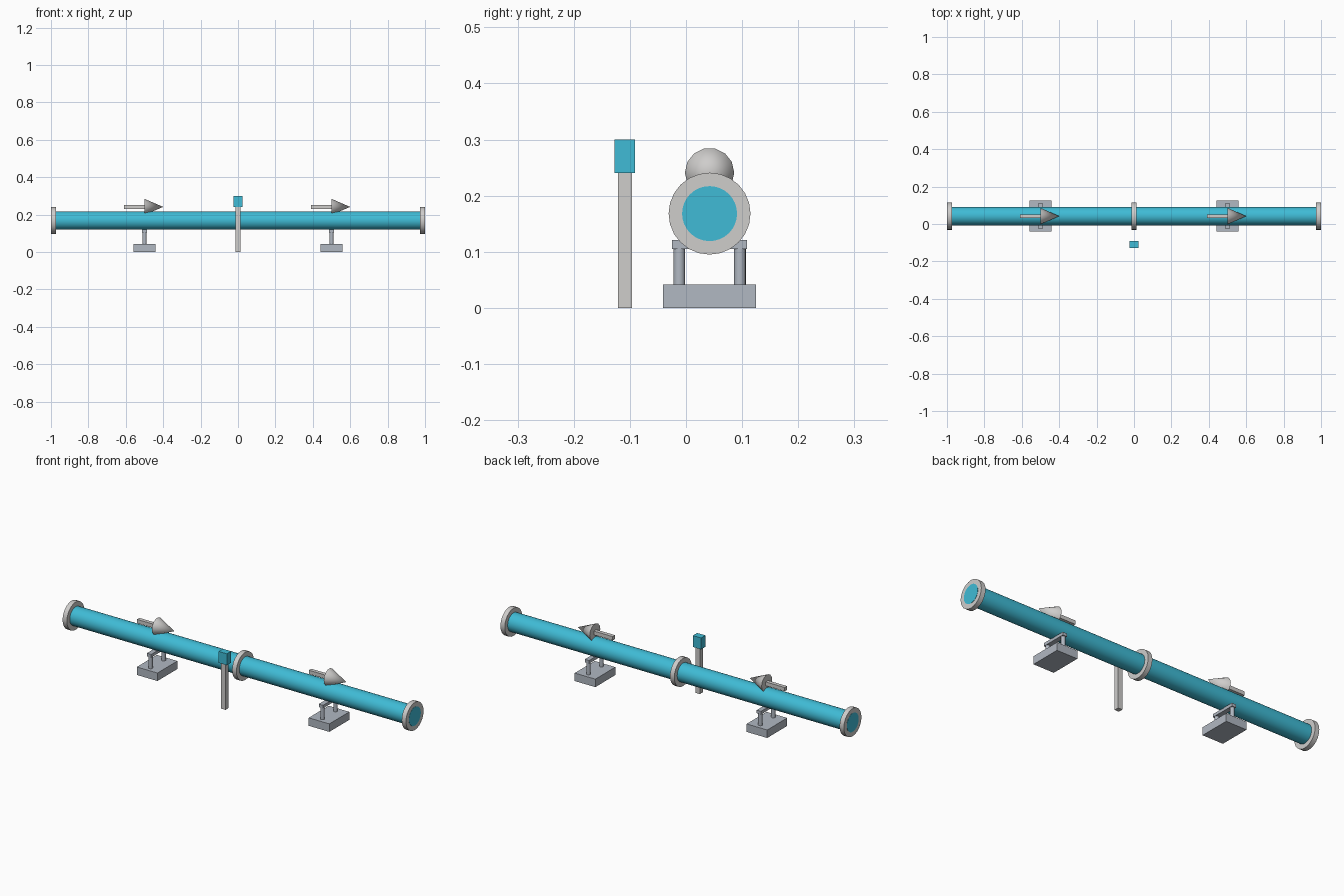
import bpy
import math

if "Cube" in bpy.data.objects:
    bpy.data.objects.remove(bpy.data.objects["Cube"], do_unlink=True)


def material(name, rgb):
    mat = bpy.data.materials.new(name)
    mat.use_nodes = True
    color = (*rgb, 1)
    mat.diffuse_color = color
    mat.node_tree.nodes["Principled BSDF"].inputs["Base Color"].default_value = color
    return mat


CYAN = material("cyan paint", (0.05, 0.50, 0.67))
STEEL = material("light steel", (0.62, 0.61, 0.60))
GREY = material("blue grey support", (0.44, 0.48, 0.54))

AXIS_Y, AXIS_Z = 0.042, 0.168
ALONG_X = (0, math.pi / 2, 0)


def finish(name, mat, smooth=False):
    obj = bpy.context.object
    obj.name = name
    obj.data.materials.append(mat)
    if smooth:
        bpy.ops.object.shade_smooth_by_angle(angle=math.radians(40))
    return obj


def box(name, center, size, mat):
    bpy.ops.mesh.primitive_cube_add(size=1, location=center)
    bpy.context.object.scale = size
    bpy.ops.object.transform_apply(location=False, rotation=False, scale=True)
    return finish(name, mat)


def cylinder(name, center, radius, depth, mat, sides=24, rotation=(0, 0, 0)):
    bpy.ops.mesh.primitive_cylinder_add(vertices=sides, radius=radius, depth=depth,
                                        location=center, rotation=rotation)
    return finish(name, mat, True)


# Main pipe, its ends just proud of the flanges
cylinder("pipe", (0, AXIS_Y, AXIS_Z), 0.049, 2.0, CYAN, 32, ALONG_X)

# End and middle flanges
for name, x in (("left_flange", 0.9865), ("middle_flange", 0), ("right_flange", -0.9865)):
    cylinder(name, (x, AXIS_Y, AXIS_Z), 0.073, 0.025, STEEL, 24, ALONG_X)

for side, x in (("left", 0.5), ("right", -0.5)):
    # Support: base block, two round legs and a crossbar
    box(side + "_support_base", (x, AXIS_Y, 0.021), (0.12, 0.166, 0.042), GREY)
    for end, dy in (("front", -0.054), ("back", 0.054)):
        cylinder(f"{side}_{end}_leg", (x, AXIS_Y + dy, 0.074), 0.0105, 0.066, GREY, 16)
    box(side + "_crossbar", (x, AXIS_Y, 0.113), (0.025, 0.134, 0.016), GREY)

    # Flow arrow: square shaft and cone head
    box(side + "_arrow_shaft", (x - 0.055, AXIS_Y, 0.241), (0.11, 0.02, 0.02), STEEL)
    bpy.ops.mesh.primitive_cone_add(vertices=14, radius1=0.044, radius2=0, depth=0.1,
                                    location=(x + 0.05, AXIS_Y, 0.241), rotation=ALONG_X)
    finish(side + "_arrow_head", STEEL, True)

# Instrument post with its sensor box
box("sensor_post", (0, -0.109, 0.12), (0.025, 0.025, 0.24), STEEL)
box("sensor_box", (0, -0.109, 0.27), (0.048, 0.036, 0.06), CYAN)
